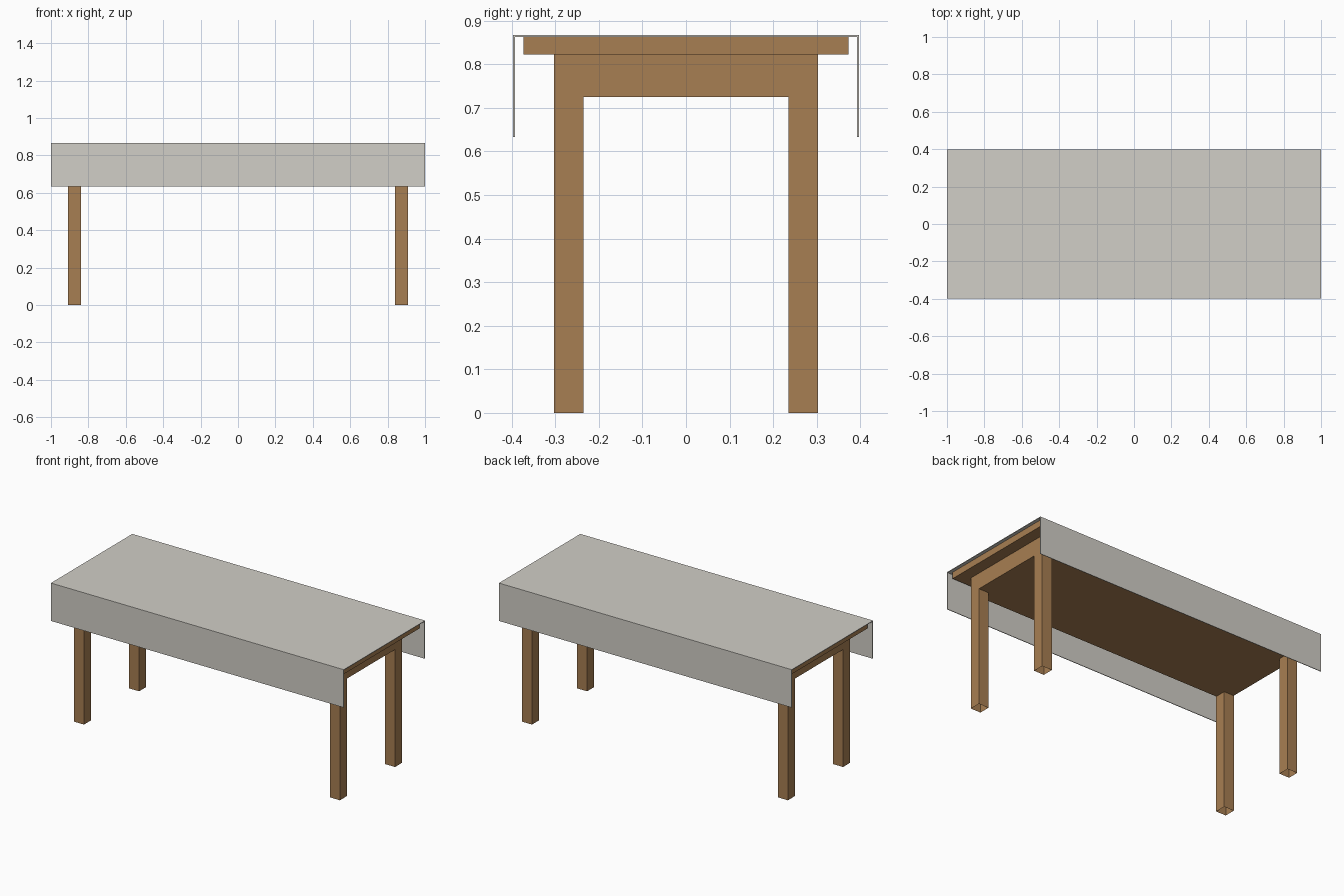
import bpy
import bmesh

if "Cube" in bpy.data.objects:
    bpy.data.objects.remove(bpy.data.objects["Cube"])


def material(name, color):
    mat = bpy.data.materials.new(name)
    mat.diffuse_color = (*color, 1)
    mat.use_nodes = True
    mat.node_tree.nodes["Principled BSDF"].inputs["Base Color"].default_value = mat.diffuse_color
    return mat


def finish(name, bm, mat):
    mesh = bpy.data.meshes.new(name)
    bm.to_mesh(mesh)
    bm.free()
    mesh.materials.append(mat)
    obj = bpy.data.objects.new(name, mesh)
    bpy.context.collection.objects.link(obj)
    return obj


def box(name, lo, hi, mat, open_bottom=False):
    bm = bmesh.new()
    bmesh.ops.create_cube(bm, size=1)
    for v in bm.verts:
        v.co = [(a + b) / 2 + c * (b - a) for a, b, c in zip(lo, hi, v.co)]
    if open_bottom:
        bm.normal_update()
        bottom = [f for f in bm.faces if f.normal.z < -0.5]
        bmesh.ops.delete(bm, geom=bottom, context='FACES_ONLY')
    return finish(name, bm, mat)


wood = material("wood", (0.39, 0.21, 0.085))
linen = material("linen", (0.64, 0.62, 0.57))

# Board and the solid apron block below it
box("tabletop", (-0.98, -0.373, 0.823), (0.98, 0.373, 0.863), wood)
box("apron", (-0.908, -0.303, 0.725), (0.908, 0.303, 0.823), wood)

# Four legs, open at the foot
for x_name, sx in (("left", -1), ("right", 1)):
    for y_name, sy in (("front", -1), ("back", 1)):
        xs = sorted((sx * 0.84, sx * 0.908))
        ys = sorted((sy * 0.235, sy * 0.303))
        box(f"{y_name}_{x_name}_leg", (xs[0], ys[0], 0), (xs[1], ys[1], 0.725),
            wood, open_bottom=True)

# Tablecloth: thin U profile hanging over front and back, extruded along x
half = [(0.393, 0.863), (0.393, 0.633), (0.397, 0.633), (0.397, 0.867)]
profile = half + [(-y, z) for y, z in reversed(half)]
bm = bmesh.new()
face = bm.faces.new([bm.verts.new((-1, y, z)) for y, z in profile])
ext = bmesh.ops.extrude_face_region(bm, geom=[face], use_keep_orig=True)
verts = [g for g in ext["geom"] if isinstance(g, bmesh.types.BMVert)]
bmesh.ops.translate(bm, verts=verts, vec=(2, 0, 0))
bmesh.ops.recalc_face_normals(bm, faces=bm.faces)
finish("tablecloth", bm, linen)
